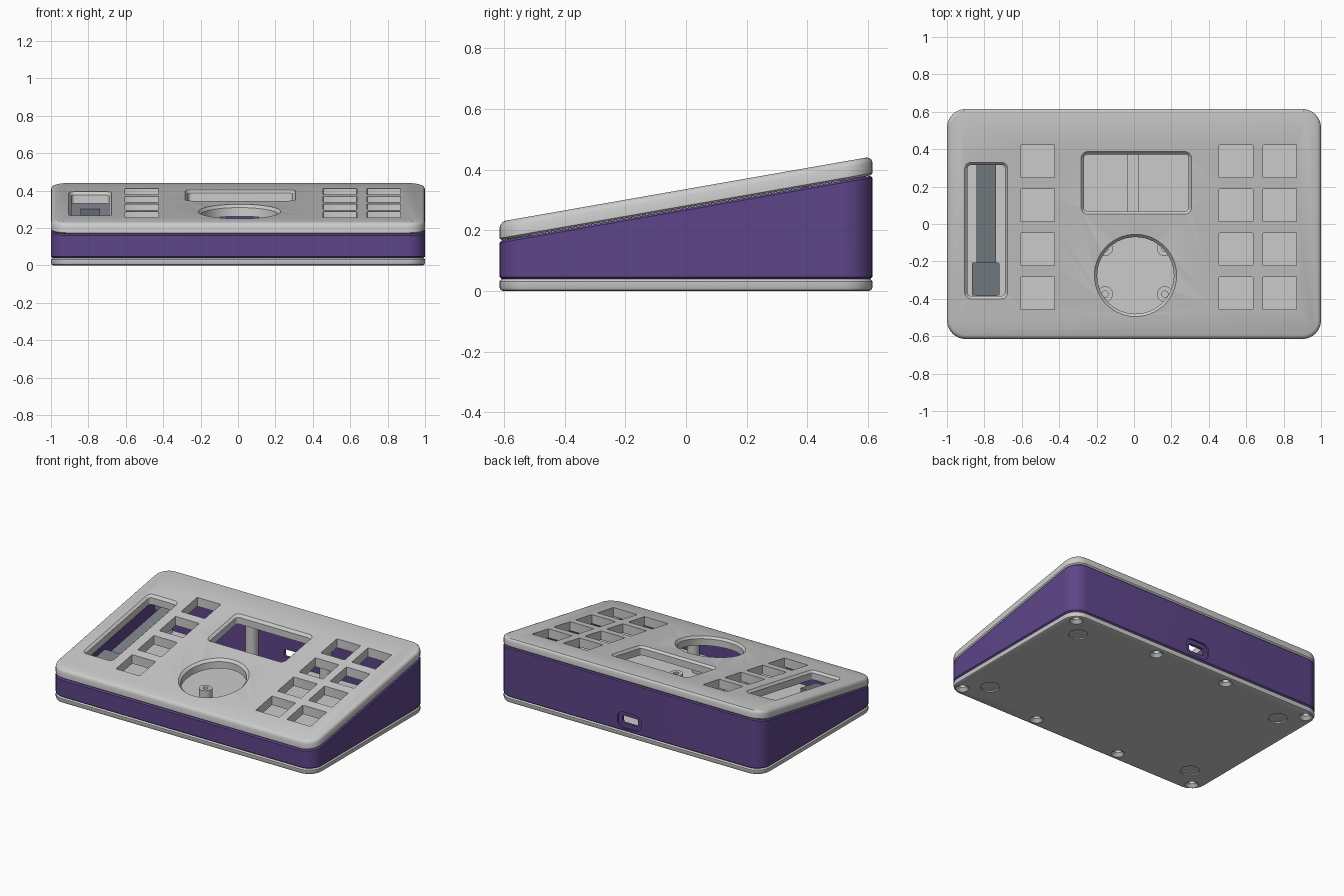
import bpy, bmesh, math
from mathutils import Matrix

if "Cube" in bpy.data.objects:
    bpy.data.objects.remove(bpy.data.objects["Cube"])

SLOPE = 0.175          # tilt of the control panel
HX, HY, RC = 1.0, 0.615, 0.1
TOP = 0.336            # panel surface height at y = 0


def outline(cx, cy, hx, hy, r, seg):
    pts = []
    for k, (sx, sy) in enumerate([(1, 1), (-1, 1), (-1, -1), (1, -1)]):
        for i in range(seg + 1):
            a = math.pi / 2 * (k + i / (seg + 1 if r >= min(hx, hy) else seg))
            pts.append((cx + sx * (hx - r) + r * math.cos(a),
                        cy + sy * (hy - r) + r * math.sin(a)))
    return pts


def loft(bm, c, h, r, rings, seg=8, closed=False):
    """Rounded rectangle lofted through rings of (inset, height, slope)."""
    loops = []
    for inset, z, s in rings:
        pts = outline(c[0], c[1], h[0] - inset, h[1] - inset, max(r - inset, 0.001), seg)
        loops.append([bm.verts.new((x, y, z + s * y)) for x, y in pts])
    n = len(loops[0])
    pairs = list(zip(loops, loops[1:]))
    if closed:
        pairs.append((loops[-1], loops[0]))
    else:
        bm.faces.new(loops[0][::-1])
        bm.faces.new(loops[-1])
    for a, b in pairs:
        for i in range(n):
            j = (i + 1) % n
            bm.faces.new((a[i], a[j], b[j], b[i]))


def finish(bm, name, mat=None):
    bmesh.ops.recalc_face_normals(bm, faces=bm.faces[:])
    me = bpy.data.meshes.new(name)
    bm.to_mesh(me)
    bm.free()
    ob = bpy.data.objects.new(name, me)
    bpy.context.collection.objects.link(ob)
    if mat:
        me.materials.append(mat)
    return ob


def activate(ob):
    bpy.ops.object.select_all(action='DESELECT')
    ob.select_set(True)
    bpy.context.view_layer.objects.active = ob


def smooth(ob):
    activate(ob)
    bpy.ops.object.shade_smooth_by_angle(angle=math.radians(30))


def cut(ob, bm):
    cutter = finish(bm, ob.name + "_cutter")
    cutter.hide_render = True
    mod = ob.modifiers.new("cut", 'BOOLEAN')
    mod.operation = 'DIFFERENCE'
    mod.solver = 'EXACT'
    mod.object = cutter
    activate(ob)
    bpy.ops.object.modifier_apply(modifier=mod.name)
    bpy.data.objects.remove(cutter)


def material(name, rgb):
    m = bpy.data.materials.new(name)
    m.diffuse_color = (*rgb, 1)
    m.use_nodes = True
    m.node_tree.nodes["Principled BSDF"].inputs["Base Color"].default_value = m.diffuse_color
    return m


purple = material("purple", (0.11, 0.06, 0.25))
slate = material("slate", (0.2, 0.22, 0.25))
screws = [(sx * x, sy * 0.55) for sy in (-1, 1) for sx in (-1, 1)
          for x in (0.93, 0.33 if sy < 0 else 0.28)]

# base plate with countersunk screw holes and foot recesses
bm = bmesh.new()
loft(bm, (0, 0), (HX, HY), RC, [(0.012, 0, 0), (0.004, 0.004, 0), (0, 0.012, 0),
                                (0, 0.032, 0), (0.008, 0.04, 0)])
base = finish(bm, "base_plate")
bm = bmesh.new()
for p in screws:
    loft(bm, p, (0.042, 0.042), 0.042, [(-0.002, -0.002, 0), (0.02, 0.02, 0), (0.02, 0.06, 0)])
for sx in (-1, 1):
    for sy in (-1, 1):
        loft(bm, (sx * 0.81, sy * 0.425), (0.06, 0.06), 0.06, [(0, -0.01, 0), (0, 0.008, 0)])
cut(base, bm)
smooth(base)

# sloped body wall with a recessed port at the back
bm = bmesh.new()
loft(bm, (0, 0), (HX, HY), RC, [
    (0.03, 0.04, 0), (0.008, 0.04, 0), (0, 0.047, 0), (0, 0.2665, SLOPE),
    (0.008, 0.2735, SLOPE), (0.03, 0.2735, SLOPE)], closed=True)
body = finish(bm, "body_wall", purple)
bm = bmesh.new()
loft(bm, (0, 0.115), (0.09, 0.055), 0.045,
     [(0, -0.7, 0), (0, -0.603, 0), (0.03, -0.603, 0), (0.03, -0.5, 0)])
bmesh.ops.transform(bm, matrix=Matrix.Rotation(math.pi / 2, 4, 'X'), verts=bm.verts[:])
cut(body, bm)
smooth(body)

# control panel with rounded rim
bm = bmesh.new()
loft(bm, (0, 0), (HX, HY), RC, [
    (0.008, 0.2745, SLOPE), (0, 0.2815, SLOPE), (0, 0.316, SLOPE),
    (0.004, 0.326, SLOPE), (0.011, 0.333, SLOPE), (0.02, TOP, SLOPE)])
panel = finish(bm, "control_panel")
bm = bmesh.new()
for x in (-0.515, 0.545, 0.78):
    for row in range(4):
        loft(bm, (x, 0.335 - 0.235 * row), (0.09, 0.0875), 0.004,
             [(0, 0.2, SLOPE), (0, 0.4, SLOPE)], seg=2)
# chamfered openings: slider slot, display window, dial
for c, h, r in [((-0.79, -0.035), (0.1, 0.35), 0.02),
                ((0.0125, 0.22), (0.28, 0.152), 0.02),
                ((0.008, -0.275), (0.205, 0.205), 0.205)]:
    loft(bm, c, h, r, [(0, 0.2, SLOPE), (0, TOP - 0.015, SLOPE),
                       (-0.015, TOP, SLOPE), (-0.015, 0.4, SLOPE)], seg=12)
cut(panel, bm)
smooth(panel)

# screw pillars between base and panel
bm = bmesh.new()
for p in screws:
    loft(bm, p, (0.04, 0.04), 0.04, [(0, 0.039, 0), (0, 0.276, SLOPE)])
smooth(finish(bm, "screw_pillars"))

# hollow standoffs under the dial
bm = bmesh.new()
for sx in (-1, 1):
    for y in (-0.13, -0.375):
        loft(bm, (sx * 0.16 + 0.005, y), (0.042, 0.042), 0.042,
             [(0, 0.039, 0), (0, 0.12, 0), (0.025, 0.12, 0), (0.025, 0.05, 0)])
smooth(finish(bm, "dial_standoffs"))

# low rails on the floor below the display
bm = bmesh.new()
loft(bm, (-0.005, 0.23), (0.03, 0.25), 0.002, [(0, 0.039, 0), (0, 0.055, 0)], seg=1)
finish(bm, "floor_rail")

# slider track, carriage and end bracket
bm = bmesh.new()
loft(bm, (-0.79, 0.0), (0.052, 0.4), 0.003,
     [(0, TOP - 0.14, SLOPE), (0, TOP - 0.1, SLOPE)], seg=1)
finish(bm, "slider_track", slate)
bm = bmesh.new()
loft(bm, (-0.793, -0.295), (0.073, 0.088), 0.004,
     [(0, TOP - 0.145, SLOPE), (0, TOP - 0.075, SLOPE)], seg=1)
finish(bm, "slider_carriage", slate)
bm = bmesh.new()
loft(bm, (-0.79, 0.39), (0.11, 0.01), 0.002,
     [(0, TOP - 0.14, SLOPE), (0, TOP - 0.06, SLOPE)], seg=1)
finish(bm, "slider_bracket", slate)
